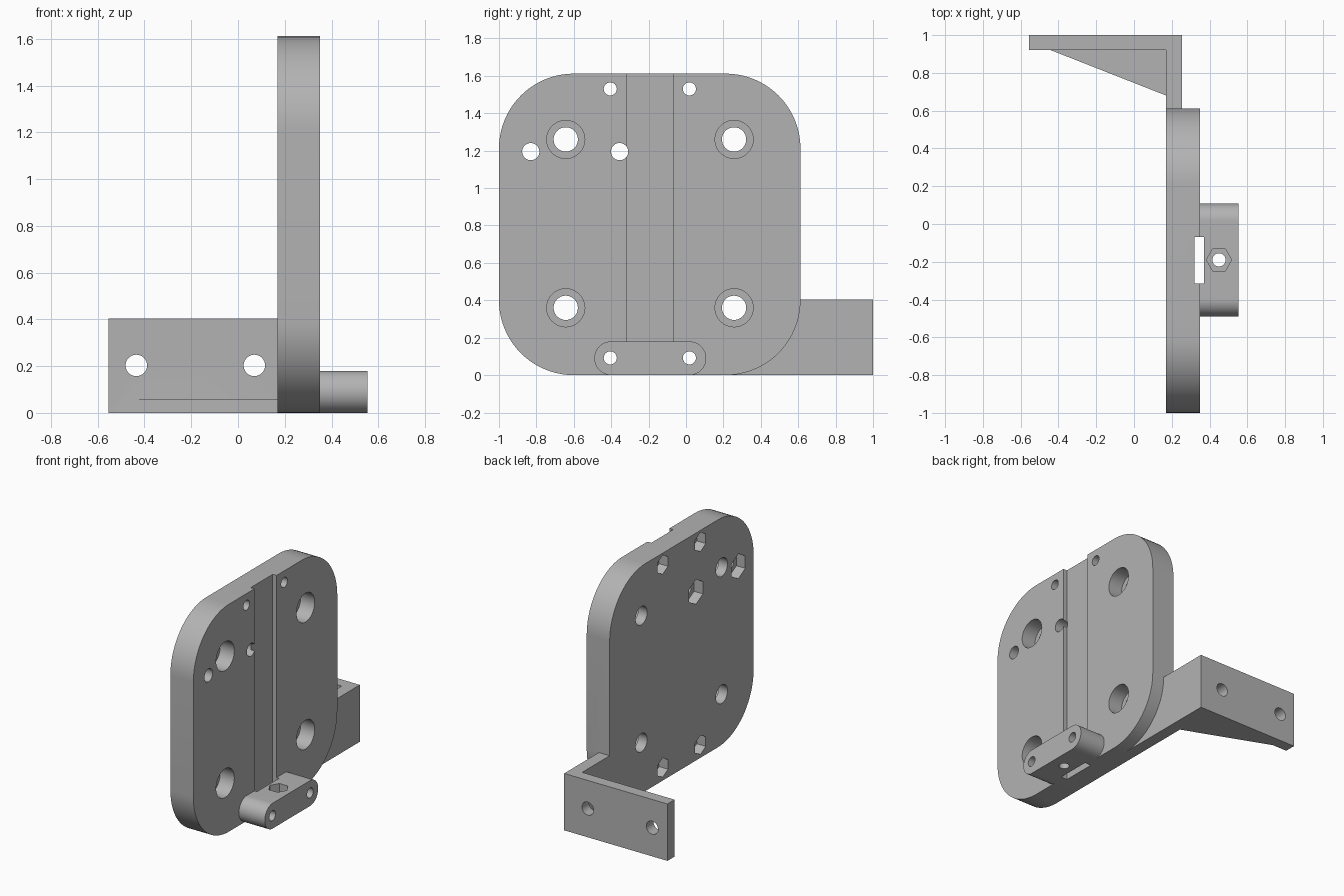
import bpy, bmesh, math
from mathutils import Vector

if "Cube" in bpy.data.objects:
    bpy.data.objects.remove(bpy.data.objects["Cube"])

grey = bpy.data.materials.new("plain grey")
grey.diffuse_color = (0.45, 0.45, 0.45, 1)
grey.use_nodes = True
grey.node_tree.nodes["Principled BSDF"].inputs["Base Color"].default_value = grey.diffuse_color


def prism(name, points, axis, lo, hi):
    """Extrude a 2D outline along x (outline in y,z), y (x,z) or z (x,y)."""
    def place(p, d):
        return {"x": (d, p[0], p[1]), "y": (p[0], d, p[1]), "z": (p[0], p[1], d)}[axis]
    bm = bmesh.new()
    face = bm.faces.new([bm.verts.new(place(p, lo)) for p in points])
    ext = bmesh.ops.extrude_face_region(bm, geom=[face])
    move = Vector(place((0, 0), hi - lo))
    bmesh.ops.translate(bm, vec=move, verts=[v for v in ext["geom"] if isinstance(v, bmesh.types.BMVert)])
    bmesh.ops.recalc_face_normals(bm, faces=bm.faces)
    mesh = bpy.data.meshes.new(name)
    bm.to_mesh(mesh)
    bm.free()
    mesh.materials.append(grey)
    obj = bpy.data.objects.new(name, mesh)
    bpy.context.collection.objects.link(obj)
    return obj


def rect(a0, a1, b0, b1):
    return [(a0, b0), (a1, b0), (a1, b1), (a0, b1)]


def ring(a, b, r, n=32, start=0.0):
    return [(a + r * math.cos(start + math.tau * i / n), b + r * math.sin(start + math.tau * i / n))
            for i in range(n)]


def rounded(a0, a1, b0, b1, r, n=20):
    """Rounded rectangle; a slightly short radius keeps straight edges distinct."""
    pts = []
    for k, (a, b) in enumerate([(a1 - r, b1 - r), (a0 + r, b1 - r), (a0 + r, b0 + r), (a1 - r, b0 + r)]):
        for i in range(n + 1):
            t = math.pi / 2 * (k + i / n)
            pts.append((a + r * math.cos(t), b + r * math.sin(t)))
    return pts


def combine(target, other, operation):
    mod = target.modifiers.new("combine", "BOOLEAN")
    mod.operation, mod.solver, mod.object = operation, "EXACT", other
    bpy.context.view_layer.objects.active = target
    bpy.ops.object.modifier_apply(modifier=mod.name)
    bpy.data.objects.remove(other)


# Rounded upright plate
body = prism("mounting_plate", rounded(-1.0, 0.612, 0, 1.612, 0.4), "x", 0.17, 0.35)

# L-shaped side bracket, its floor gusset, and the clamp foot
bracket = [(0.17, 0.2), (0.255, 0.2), (0.255, 1.0), (-0.555, 1.0), (-0.555, 0.92), (0.17, 0.92)]
combine(body, prism("bracket", bracket, "z", 0, 0.403), "UNION")
gusset = [(-0.44, 0.92), (-0.44, 0.93), (0.2, 0.93), (0.2, 0.668), (0.17, 0.68)]
combine(body, prism("gusset", gusset, "z", 0, 0.06), "UNION")
combine(body, prism("clamp_foot", rounded(-0.49, 0.108, 0, 0.18, 0.0899), "x", 0.33, 0.553), "UNION")

# Vertical groove running down the plate and through the foot
combine(body, prism("groove", rect(0.32, 0.37, -0.315, -0.068), "z", -0.1, 1.7), "DIFFERENCE")

# Counterbored corner holes
for y in (-0.643, 0.257):
    for z in (0.36, 1.26):
        combine(body, prism("bolt_hole", ring(y, z, 0.065), "x", 0.1, 0.4), "DIFFERENCE")
        combine(body, prism("counterbore", ring(y, z, 0.102), "x", 0.24, 0.4), "DIFFERENCE")

# Screw holes with hexagonal nut pockets on the back
screws = [(y, z, 0.035, 0.068) for y in (-0.405, 0.018) for z in (0.092, 1.53)]
screws += [(y, 1.195, 0.046, 0.088) for y in (-0.83, -0.355)]
for y, z, r, nut in screws:
    combine(body, prism("screw_hole", ring(y, z, r), "x", 0.1, 0.6), "DIFFERENCE")
    combine(body, prism("nut_pocket", ring(y, z, nut, 6, math.pi / 2), "x", 0.1, 0.24), "DIFFERENCE")

# Vertical screw hole and nut pocket in the foot
combine(body, prism("foot_hole", ring(0.45, -0.19, 0.035), "z", -0.1, 0.3), "DIFFERENCE")
combine(body, prism("foot_nut", ring(0.45, -0.19, 0.067, 6), "z", 0.12, 0.3), "DIFFERENCE")

# Bracket flange holes
for x in (-0.435, 0.07):
    combine(body, prism("flange_hole", ring(x, 0.203, 0.046), "y", 0.85, 1.1), "DIFFERENCE")

# Smooth curves, keep hard edges
bpy.ops.object.select_all(action="DESELECT")
body.select_set(True)
bpy.context.view_layer.objects.active = body
bpy.ops.object.shade_smooth_by_angle(angle=math.radians(30))
